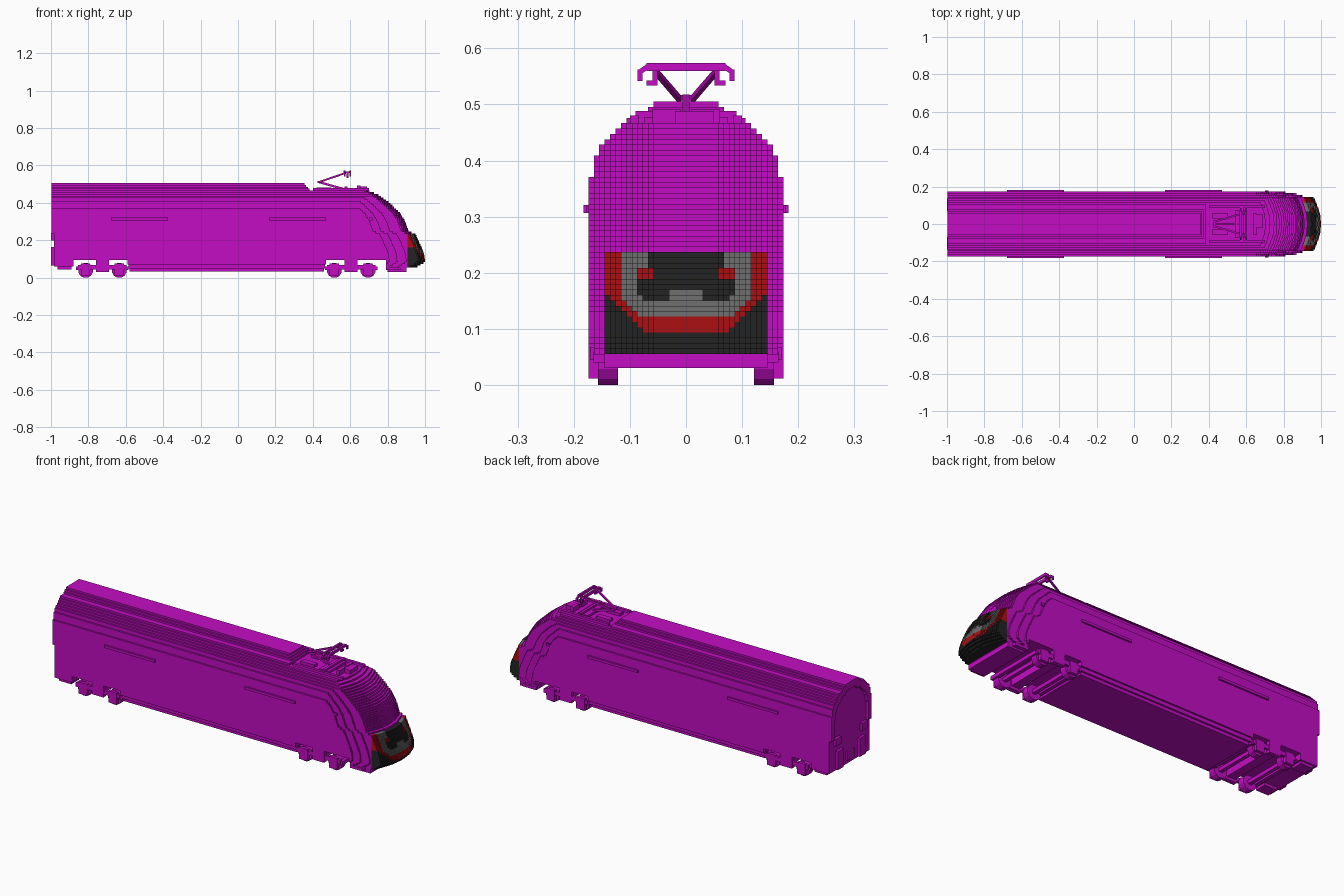
import bpy, bmesh, math
from mathutils import Vector, Matrix

cube = bpy.data.objects.get("Cube")
if cube:
    bpy.data.objects.remove(cube, do_unlink=True)


def material(name, rgb):
    m = bpy.data.materials.new(name)
    m.use_nodes = True
    m.diffuse_color = (*rgb, 1)
    m.node_tree.nodes["Principled BSDF"].inputs["Base Color"].default_value = (*rgb, 1)
    return m


MATS = [material("magenta paint", (0.54, 0.004, 0.54)),
        material("black nose", (0.017, 0.017, 0.017)),
        material("red band", (0.41, 0.005, 0.007)),
        material("grey band", (0.16, 0.16, 0.16))]
MAGENTA, BLACK, RED, GREY = range(4)


class Part:
    """Collects boxes, bars and wheels into one flat-shaded object."""

    def __init__(self, name):
        self.name, self.bm = name, bmesh.new()

    def box(self, x0, x1, y0, y1, z0, z1, mat=MAGENTA):
        m = Matrix.Translation(((x0 + x1) / 2, (y0 + y1) / 2, (z0 + z1) / 2))
        m = m @ Matrix.Diagonal((x1 - x0, y1 - y0, z1 - z0, 1))
        made = bmesh.ops.create_cube(self.bm, size=1, matrix=m)
        for v in made["verts"]:
            for f in v.link_faces:
                f.material_index = mat

    def pair(self, x0, x1, y0, y1, z0, z1):
        self.box(x0, x1, y0, y1, z0, z1)
        self.box(x0, x1, -y1, -y0, z0, z1)

    def bar(self, a, b, t=0.009):
        a, b = Vector(a), Vector(b)
        rot = (b - a).to_track_quat('Z', 'Y').to_matrix().to_4x4()
        m = Matrix.Translation((a + b) / 2) @ rot @ Matrix.Diagonal((t, t, (b - a).length, 1))
        bmesh.ops.create_cube(self.bm, size=1, matrix=m)

    def wheel(self, x, y, z, r, width):
        m = Matrix.Translation((x, y, z)) @ Matrix.Rotation(math.pi / 2, 4, 'X')
        m = m @ Matrix.Rotation(math.pi / 12, 4, 'Z')
        bmesh.ops.create_cone(self.bm, cap_ends=True, segments=12, radius1=r / math.cos(math.pi / 12),
                              radius2=r / math.cos(math.pi / 12), depth=width, matrix=m)

    def finish(self):
        mesh = bpy.data.meshes.new(self.name)
        self.bm.to_mesh(mesh)
        self.bm.free()
        for m in MATS:
            mesh.materials.append(m)
        obj = bpy.data.objects.new(self.name, mesh)
        bpy.context.collection.objects.link(obj)


def lerp(points, t):
    if t <= points[0][0]:
        return points[0][1]
    for (a, va), (b, vb) in zip(points, points[1:]):
        if t <= b:
            return va + (vb - va) * (t - a) / (b - a)
    return points[-1][1]


# Body shape: half width by height, nose tip by height, nose rounding by width
V, H, Z0, ROWS = 0.174 / 18, 0.45 / 47, 0.055, 47
WIDTH = [(.375, .174), (.41, .165), (.425, .157), (.435, .147), (.445, .138), (.455, .13),
         (.465, .118), (.48, .105), (.488, .08), (.497, .068), (.6, .056)]
TIP = [(.05, .94), (.065, .97), (.085, 1.0), (.12, .997), (.15, .987), (.2, .965), (.237, .947),
       (.245, .915), (.31, .89), (.348, .865), (.40, .81), (.44, .757), (.46, .71), (.47, .68)]
ROUND = [(0, 0), (.05, .004), (.1, .02), (.12, .028), (.13, .032), (.14, .038),
         (.15, .1), (.16, .15), (.169, .19)]
NOSE_X, NOSE_TOP = 0.905, 0.237


def columns(z):
    return round(next((w for top, w in WIDTH if z < top), 0) / V)


def nose_end(y, z):
    if z > 0.47:                      # roof hump stops before the pantograph well
        return 0.385 - (z - 0.47)
    return lerp(TIP, z) - lerp(ROUND, y)


def in_u(y, z, half, bottom, corner):
    return y < half and z > bottom and (half - y) + (z - bottom) > corner


def nose_colour(y, z):
    if in_u(y, z, .086, .15, .015):
        if y < .025 and z < .172:
            return GREY
        if .062 < y and .186 < z < .212:
            return RED
        return GREY if y > .072 and z > .2 else BLACK
    if in_u(y, z, .114, .123, .03):
        return GREY
    return RED if in_u(y, z, .152, .097, .075) else BLACK


# Stepped body shell and coloured nose
body, nose, rim = Part("body_shell"), Part("nose_cap"), Part("rear_rim")
for row in range(ROWS):
    z0, z1 = Z0 + row * H, Z0 + (row + 1) * H
    z = (z0 + z1) / 2
    n = columns(z)
    painted = z < NOSE_TOP
    x = 0.79 if z < 0.09 else -0.985
    for j in reversed(range(n)):
        y = (j + 0.5) * V
        end = nose_end(y, z)
        stop = min(end, NOSE_X) if painted else end
        if stop > x + 1e-4:
            body.box(x, stop, -(j + 1) * V, (j + 1) * V, z0, z1)
            x = stop
        if painted and end > NOSE_X + 1e-4:
            for side in (-1, 1):
                ya, yb = sorted((side * j * V, side * (j + 1) * V))
                nose.box(NOSE_X, end, ya, yb, z0, z1, nose_colour(y, z))
    # raised arch around the rear end
    if z > 0.24:
        inner = (columns(z + 0.03) - 3) * V
        if z > 0.465 or inner <= 0:
            rim.box(-0.998, -0.985, -n * V, n * V, z0, z1)
        else:
            rim.pair(-0.998, -0.985, inner, n * V, z0, z1)
body.finish()
nose.finish()
rim.finish()

# Underframe between and beyond the bogies
under = Part("underframe")
top = Z0 + 4 * H
under.box(-0.59, 0.47, -0.174, 0.174, 0.07, top)
under.box(-0.585, 0.465, -0.165, 0.165, 0.05, 0.07)
under.box(-0.58, 0.46, -0.155, 0.155, 0.033, 0.05)
under.box(-0.985, -0.88, -0.174, 0.174, 0.06, top)
under.pair(-0.965, -0.89, 0.1, 0.165, 0.045, 0.06)
under.box(0.80, 0.90, -0.145, 0.145, 0.03, 0.055)
under.pair(0.79, 0.87, 0.145, 0.165, 0.04, 0.055)
under.finish()

# Rear buffers and coupling
coupling = Part("rear_coupling")
coupling.pair(-1.0, -0.985, 0.09, 0.135, 0.2, 0.238)
coupling.pair(-1.0, -0.985, 0.07, 0.12, 0.065, 0.165)
coupling.box(-0.995, -0.985, -0.03, 0.03, 0.08, 0.13)
coupling.finish()

# Bogies with wheels, axles and side frames
for label, cx in (("rear", -0.725), ("front", 0.605)):
    bogie = Part(label + "_bogie")
    bogie.pair(cx - 0.13, cx + 0.13, 0.157, 0.17, 0.045, 0.068)
    bogie.pair(cx - 0.035, cx + 0.035, 0.15, 0.174, 0.03, 0.094)
    bogie.box(cx - 0.025, cx + 0.025, -0.15, 0.15, 0.045, 0.094)
    for s in (-1, 1):
        ax = cx + s * 0.09
        bogie.box(ax - 0.01, ax + 0.01, -0.157, 0.157, 0.03, 0.05)
        bogie.pair(ax - 0.025, ax + 0.025, 0.157, 0.174, 0.012, 0.075)
        bogie.box(cx + s * 0.13 - 0.01, cx + s * 0.13 + 0.01, -0.165, 0.165, 0.04, 0.06)
        for side in (-1, 1):
            bogie.wheel(ax, side * 0.139, 0.039, 0.039, 0.036)
    bogie.finish()

# Side trim strips and cab handles
trim = Part("side_strips")
for x0, x1 in ((-0.68, -0.375), (0.165, 0.47), (0.70, 0.72)):
    trim.pair(x0, x1, 0.173, 0.183 if x1 < 0.6 else 0.178, 0.307, 0.321)
trim.finish()

# Roof equipment in the well
gear = Part("roof_equipment")
gear.pair(0.40, 0.70, 0.085, 0.1, 0.465, 0.48)
gear.pair(0.42, 0.50, 0.03, 0.06, 0.465, 0.482)
gear.box(0.54, 0.60, -0.075, 0.075, 0.465, 0.478)
gear.box(0.57, 0.585, -0.09, 0.09, 0.465, 0.488)
gear.pair(0.635, 0.655, 0.01, 0.06, 0.465, 0.492)
gear.box(0.64, 0.69, -0.02, 0.05, 0.465, 0.488)
gear.finish()

# Pantograph: lower arm, forked upper arm, contact head with horns
panto = Part("pantograph")
panto.bar((0.56, 0, 0.475), (0.43, 0, 0.512), 0.012)
panto.bar((0.43, -0.018, 0.512), (0.43, 0.018, 0.512))
for s in (-1, 1):
    panto.bar((0.43, s * 0.012, 0.51), (0.575, s * 0.055, 0.56))
    panto.bar((0.585, s * 0.052, 0.538), (0.585, s * 0.07, 0.538))
    panto.bar((0.585, s * 0.055, 0.534), (0.585, s * 0.055, 0.566))
    for x in (0.57, 0.6):
        panto.bar((x, s * 0.068, 0.568), (x, s * 0.082, 0.558))
        panto.bar((x, s * 0.082, 0.562), (x, s * 0.082, 0.542))
for x in (0.57, 0.6):
    panto.box(x - 0.005, x + 0.005, -0.07, 0.07, 0.56, 0.574)
panto.pair(0.57, 0.60, 0.05, 0.059, 0.56, 0.568)
panto.finish()
